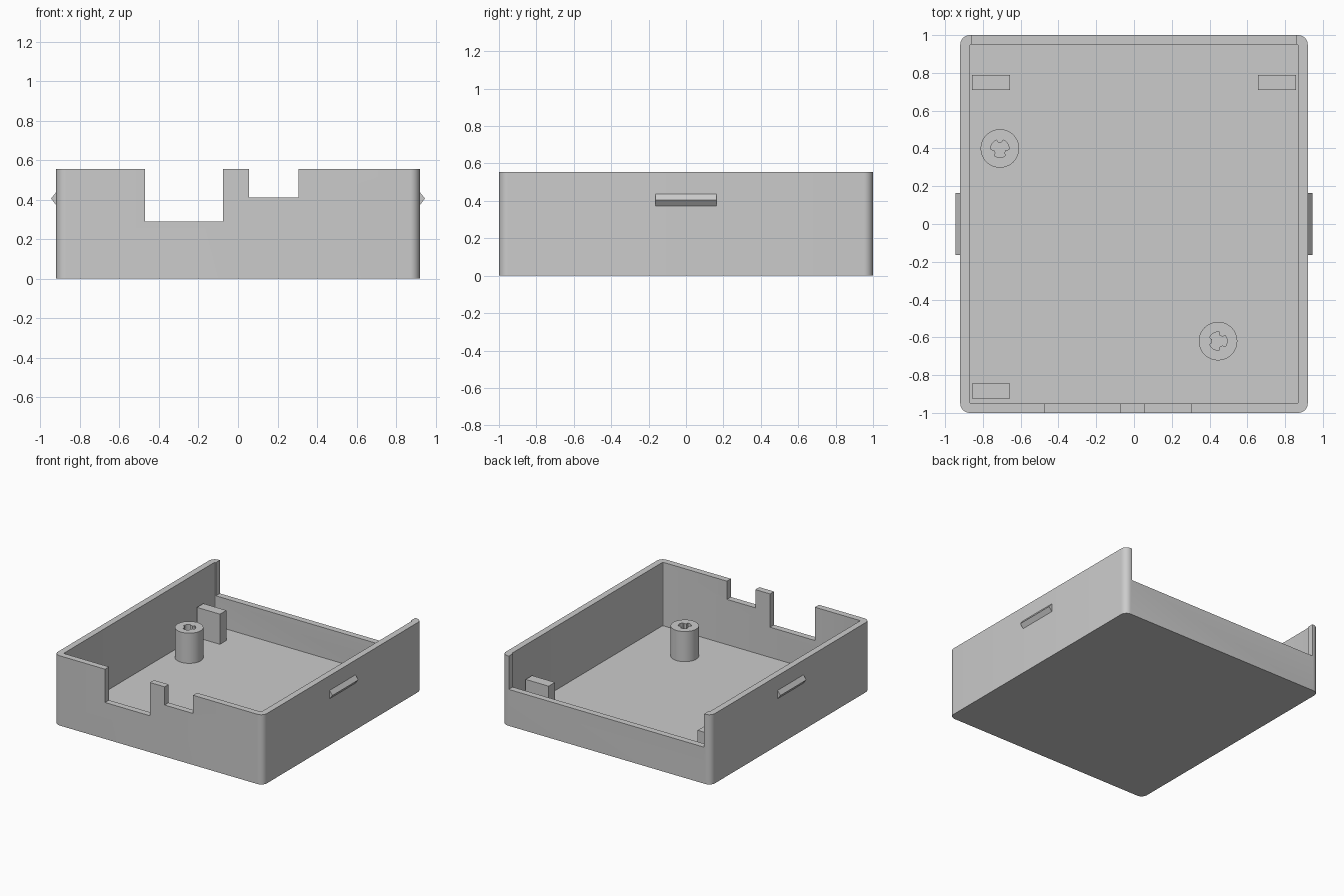
import bpy, bmesh
from math import sin, cos, pi, radians
from mathutils import Matrix, Vector

cube = bpy.data.objects.get("Cube")
if cube:
    bpy.data.objects.remove(cube, do_unlink=True)

# Main dimensions
HX, HY, TOP = 0.92, 1.0, 0.555
WALL, FLOOR, REST = 0.05, 0.05, 0.29

grey = bpy.data.materials.new("plain_grey")
grey.use_nodes = True
grey.diffuse_color = (0.6, 0.6, 0.6, 1)
grey.node_tree.nodes["Principled BSDF"].inputs["Base Color"].default_value = grey.diffuse_color


def prism(name, outline, low, high, matrix=Matrix()):
    """Extrude a counter-clockwise outline between two heights."""
    bm = bmesh.new()
    face = bm.faces.new([bm.verts.new((x, y, low)) for x, y in outline])
    new = bmesh.ops.extrude_face_region(bm, geom=[face])["geom"]
    bmesh.ops.translate(bm, vec=(0, 0, high - low),
                        verts=[v for v in new if isinstance(v, bmesh.types.BMVert)])
    bm.transform(matrix)
    bmesh.ops.recalc_face_normals(bm, faces=bm.faces)
    mesh = bpy.data.meshes.new(name)
    bm.to_mesh(mesh)
    bm.free()
    mesh.materials.append(grey)
    obj = bpy.data.objects.new(name, mesh)
    bpy.context.collection.objects.link(obj)
    return obj


def rounded(hx, hy, r, steps):
    """Outline of a rectangle with rounded corners."""
    points = []
    for i, (sx, sy) in enumerate([(1, 1), (-1, 1), (-1, -1), (1, -1)]):
        for k in range(steps + 1):
            a = (i + k / steps) * pi / 2
            points.append((sx * (hx - r) + r * cos(a), sy * (hy - r) + r * sin(a)))
    return points


def rect(x0, x1, y0, y1):
    return [(x0, y0), (x1, y0), (x1, y1), (x0, y1)]


def activate(obj):
    bpy.ops.object.select_all(action="DESELECT")
    obj.select_set(True)
    bpy.context.view_layer.objects.active = obj


def cut(obj, cutter):
    """Subtract the cutter and discard it."""
    cutter.hide_render = True
    mod = obj.modifiers.new("cut", "BOOLEAN")
    mod.operation, mod.solver, mod.object = "DIFFERENCE", "EXACT", cutter
    activate(obj)
    bpy.ops.object.modifier_apply(modifier=mod.name)
    bpy.data.objects.remove(cutter, do_unlink=True)


def smooth(obj):
    activate(obj)
    bpy.ops.object.shade_smooth_by_angle(angle=radians(30))


# Open tray with rounded outer corners
tray = prism("tray", rounded(HX, HY, 0.05, 8), 0, TOP)
cut(tray, prism("cavity", rounded(HX - WALL, HY - WALL, 0.008, 3), FLOOR, 1))

# Two front port notches and the lowered back wall
for x0, x1, y0, y1, low in [(-0.47, -0.075, -1.1, -0.9, REST),
                            (0.055, 0.305, -1.1, -0.9, 0.41),
                            (-0.86, 0.86, 0.9, 1.1, REST)]:
    cut(tray, prism("notch", rect(x0, x1, y0, y1), low, 1))
smooth(tray)

# Screw posts, each with a bore narrowed by three ribs
for name, x, y, turn in [("back_right_post", -0.71, 0.4, pi / 2),
                         ("front_left_post", 0.445, -0.62, pi)]:
    place = Matrix.Translation((x, y, 0))
    ring = [(0.102 * cos(a), 0.102 * sin(a)) for a in (k * pi / 24 for k in range(48))]
    post = prism(name, ring, FLOOR, REST, place)
    bore = []
    for k in range(48):
        a = k * pi / 24
        off = abs((a + pi / 3) % (2 * pi / 3) - pi / 3)
        r = 0.032 if off < 0.3 else 0.048
        bore.append((r * cos(a + turn), r * sin(a + turn)))
    cut(post, prism("bore", bore, 0, 1, place))
    smooth(post)

# Board rest blocks in three corners
for name, x, y in [("back_right_rest", -0.757, 0.75),
                   ("back_left_rest", 0.757, 0.75),
                   ("front_right_rest", -0.757, -0.885)]:
    prism(name, rect(x - 0.101, x + 0.101, y - 0.04, y + 0.04), FLOOR, REST)

# Wedge-shaped snap ridges on the side walls
for name, side in [("left_snap", 1), ("right_snap", -1)]:
    wedge = [(side * HX, -0.033), (side * 0.946, 0), (side * HX, 0.033),
             (side * (HX - 0.01), 0.033), (side * (HX - 0.01), -0.033)]
    upright = Matrix.Translation(Vector((0, 0, 0.405))) @ Matrix.Rotation(pi / 2, 4, "X")
    prism(name, wedge, -0.163, 0.163, upright)
